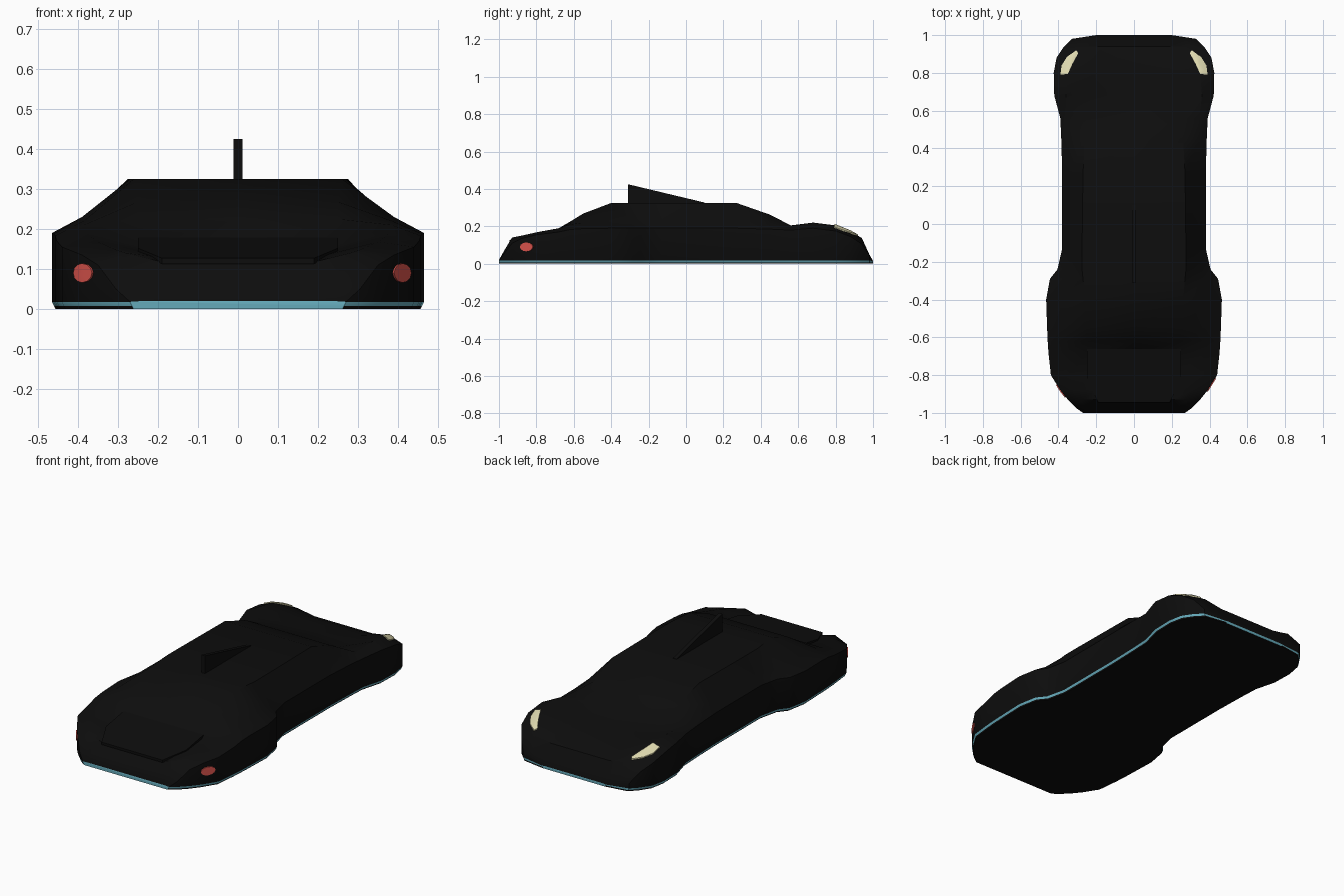
import bpy, bmesh, math
from mathutils import Vector
from mathutils.bvhtree import BVHTree

if "Cube" in bpy.data.objects:
    bpy.data.objects.remove(bpy.data.objects["Cube"])


def material(name, rgb):
    m = bpy.data.materials.new(name)
    m.diffuse_color = (*rgb, 1)
    m.use_nodes = True
    m.node_tree.nodes["Principled BSDF"].inputs["Base Color"].default_value = m.diffuse_color
    return m


BLACK = material("black_paint", (0.004, 0.004, 0.004))
TEAL = material("teal_trim", (0.13, 0.40, 0.49))
CREAM = material("cream_lamp", (0.72, 0.68, 0.42))
RED = material("red_lamp", (0.72, 0.09, 0.075))


def make(name, bm, mats, angle=35):
    bmesh.ops.recalc_face_normals(bm, faces=bm.faces)
    me = bpy.data.meshes.new(name)
    bm.to_mesh(me)
    ob = bpy.data.objects.new(name, me)
    bpy.context.collection.objects.link(ob)
    for m in mats:
        me.materials.append(m)
    bpy.ops.object.select_all(action='DESELECT')
    ob.select_set(True)
    bpy.context.view_layer.objects.active = ob
    bpy.ops.object.shade_smooth_by_angle(angle=math.radians(angle))
    return ob


# Body stations: y, centre height, roof half width, fender x, fender z, half width, side z
STATIONS = [
    (-1.00, .020, .20, .24, .020, .27, .018),
    (-.975, .065, .22, .26, .065, .305, .05),
    (-.93, .120, .20, .28, .140, .35, .11),
    (-.88, .130, .20, .31, .150, .39, .135),
    (-.80, .140, .22, .35, .168, .44, .155),
    (-.68, .160, .25, .38, .190, .453, .17),
    (-.62, .225, .25, .385, .210, .457, .183),
    (-.55, .268, .25, .385, .220, .460, .188),
    (-.40, .325, .26, .39, .230, .465, .19),
    (-.29, .325, .27, .375, .233, .445, .19),
    (-.24, .325, .275, .355, .235, .405, .19),
    (-.13, .325, .275, .345, .237, .380, .19),
    (.27, .325, .27, .345, .230, .380, .19),
    (.45, .262, .26, .345, .210, .385, .185),
    (.56, .205, .24, .345, .203, .390, .18),
    (.68, .180, .21, .36, .220, .422, .19),
    (.80, .165, .20, .35, .205, .425, .175),
    (.88, .145, .19, .33, .172, .410, .145),
    (.94, .120, .18, .29, .138, .370, .105),
    (.98, .050, .19, .27, .050, .330, .045),
    (1.00, .015, .18, .19, .014, .20, .013),
]


def section(y, zc, xr, xf, zf, w, zs):
    zt = min(.018, zs)
    half = [(xr, zc), (xf, zf), (w, zs), (w, zt),
            (w - .005, min(.007, zt)), (w - .009, 0)]
    return ([(0, y, zc)] + [(x, y, z) for x, z in half] + [(0, y, 0)]
            + [(-x, y, z) for x, z in reversed(half)])


# Lofted shell with teal sill band
bm = bmesh.new()
rings = [[bm.verts.new(p) for p in section(*s)] for s in STATIONS]
n = len(rings[0])
for a, b in zip(rings, rings[1:]):
    for i in range(n):
        j = (i + 1) % n
        f = bm.faces.new((a[i], a[j], b[j], b[i]))
        f.material_index = 1 if i in (4, 9) else 0
for r in (rings[0], rings[-1]):
    bm.faces.new(r).material_index = 1
make("car_body", bm, [BLACK, TEAL])
tree = BVHTree.FromBMesh(bm)


def prism(name, quad, offset, angle=30):
    """Solid from a polygon and an offset vector."""
    b = bmesh.new()
    f = b.faces.new([b.verts.new(p) for p in quad])
    ext = bmesh.ops.extrude_face_region(b, geom=[f])
    bmesh.ops.translate(b, vec=offset,
                        verts=[v for v in ext["geom"] if isinstance(v, bmesh.types.BMVert)])
    b.normal_update()
    return make(name, b, [BLACK], angle)


# Roof fin and rear deck panel with overhanging lip
prism("roof_fin", [(-.011, -.31, .31), (-.011, .10, .31), (-.011, .10, .327), (-.011, -.31, .425)],
      (.022, 0, 0))
prism("rear_deck_panel", [(-.25, -.66, .165), (.25, -.66, .165), (.25, -.82, .138),
                          (.19, -.945, .113), (-.19, -.945, .113), (-.25, -.82, .138)],
      (0, 0, .014))


def lamp(name, outline, direction, mat, lift):
    """Plate projected on the shell, built from concentric rings."""
    d = Vector(direction).normalized()
    pts = [Vector(p) for p in outline]
    c = sum(pts, Vector()) / len(pts)

    def drop(p):
        hit = tree.ray_cast(p - d, d)[0]
        return (hit if hit else p) - d * lift
    b = bmesh.new()
    mid = b.verts.new(drop(c))
    loops = [[b.verts.new(drop(c.lerp(p, t))) for p in pts] for t in (.33, .67, 1)]
    loops.append([b.verts.new(v.co + d * lift * 1.3) for v in loops[-1]])
    m = len(pts)
    for i in range(m):
        j = (i + 1) % m
        b.faces.new((mid, loops[0][i], loops[0][j]))
        for u, v in zip(loops, loops[1:]):
            b.faces.new((u[i], v[i], v[j], u[j]))
    make(name, b, [mat])


# Headlamps on the fender tops
HEAD = [(.39, .79), (.35, .795), (.325, .85), (.295, .905), (.305, .92), (.355, .885), (.383, .84)]
for s, side in ((1, "right"), (-1, "left")):
    lamp("headlamp_" + side, [(s * x, y, .2) for x, y in HEAD], (0, 0, -1), CREAM, .007)

# Round tail lamps on the rear corners
for s, side, x, y in ((1, "right", .385, -.83), (-1, "left", .37, -.87)):
    out = Vector((s * .75, -.66, 0)).normalized()
    tan = Vector((-out.y, out.x, 0))
    ring = [Vector((s * x, 0, .09)) * 1 + Vector((0, y, 0)) + tan * .04 * math.cos(a)
            + Vector((0, 0, .024 * math.sin(a)))
            for a in (k * math.tau / 12 for k in range(12))]
    if s < 0:
        x = -x
    lamp("tail_lamp_" + side, ring, -out, RED, .005)
